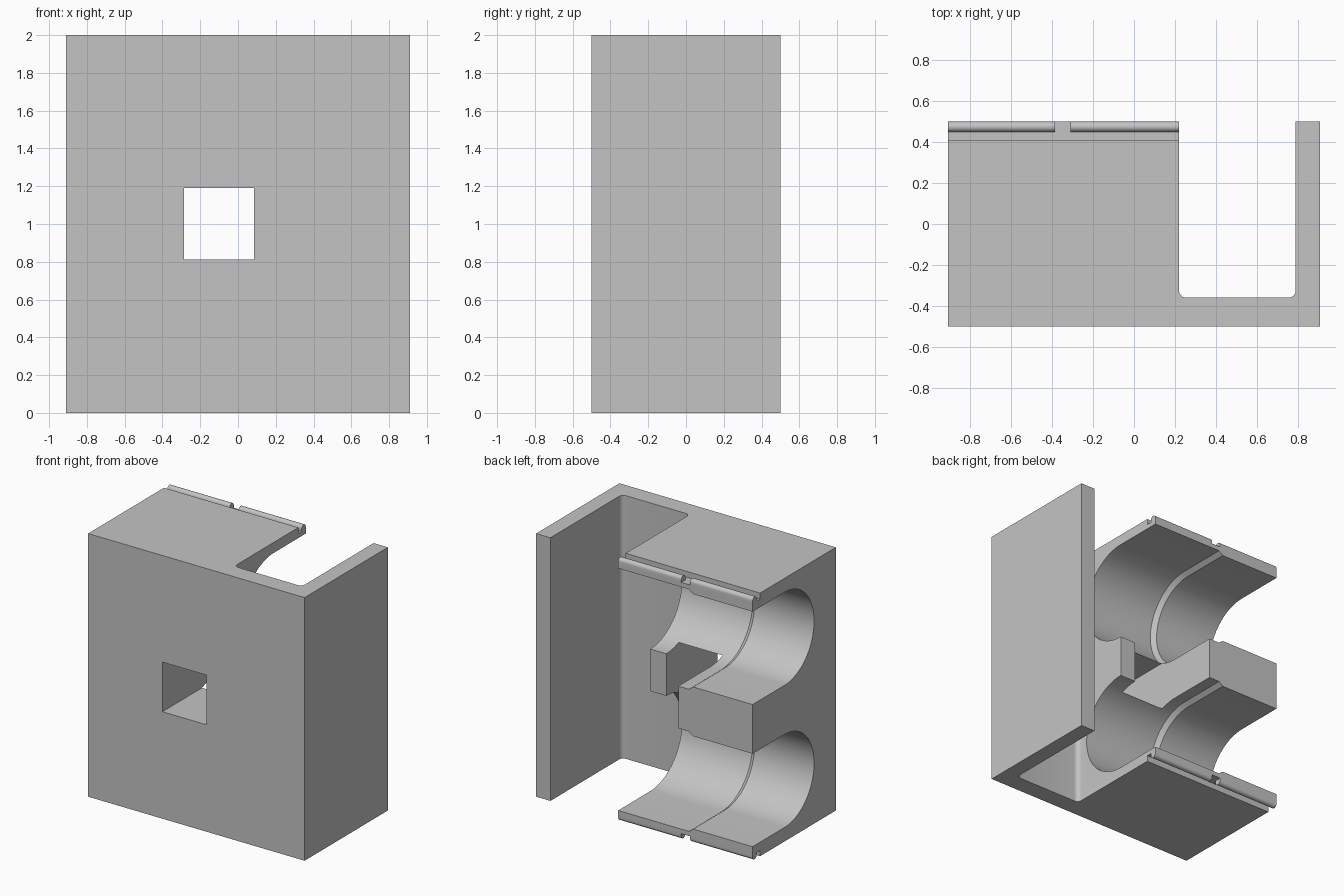
import bpy, bmesh, math

if "Cube" in bpy.data.objects:
    bpy.data.objects.remove(bpy.data.objects["Cube"], do_unlink=True)

grey = bpy.data.materials.new("plain grey")
grey.use_nodes = True
grey.diffuse_color = (0.55, 0.55, 0.55, 1)
grey.node_tree.nodes["Principled BSDF"].inputs["Base Color"].default_value = (0.55, 0.55, 0.55, 1)


def loft(name, rings):
    """Solid skinned through matching closed rings of points."""
    bm = bmesh.new()
    loops = [[bm.verts.new(p) for p in ring] for ring in rings]
    n = len(loops[0])
    for a, b in zip(loops, loops[1:]):
        for i in range(n):
            j = (i + 1) % n
            bm.faces.new((a[i], a[j], b[j], b[i]))
    bm.faces.new(loops[0])
    bm.faces.new(loops[-1])
    bmesh.ops.recalc_face_normals(bm, faces=bm.faces[:])
    mesh = bpy.data.meshes.new(name)
    bm.to_mesh(mesh)
    bm.free()
    mesh.materials.append(grey)
    ob = bpy.data.objects.new(name, mesh)
    bpy.context.collection.objects.link(ob)
    return ob


def box(name, x, y, z):
    return loft(name, [[(x[i], y[j], h) for i, j in ((0, 0), (1, 0), (1, 1), (0, 1))] for h in z])


def arc(cu, cv, r, start, end, steps):
    """Points on a circular arc, angles in degrees."""
    angles = [math.radians(start + (end - start) * i / steps) for i in range(steps + 1)]
    return [(cu + r * math.cos(a), cv + r * math.sin(a)) for a in angles]


def smooth(ob):
    bpy.ops.object.select_all(action='DESELECT')
    ob.select_set(True)
    bpy.context.view_layer.objects.active = ob
    bpy.ops.object.shade_smooth_by_angle(angle=math.radians(25))


def cut(ob, cutter):
    mod = ob.modifiers.new("cut", 'BOOLEAN')
    mod.operation = 'DIFFERENCE'
    mod.solver = 'EXACT'
    mod.object = cutter
    cutter.hide_render = True
    bpy.ops.object.select_all(action='DESELECT')
    bpy.context.view_layer.objects.active = ob
    ob.select_set(True)
    bpy.ops.object.modifier_apply(modifier=mod.name)
    bpy.data.objects.remove(cutter, do_unlink=True)


# Main block
housing = box("housing", (-0.91, 0.91), (-0.5, 0.5), (0, 2))

# Open side pocket with rounded inner corners
left, right, floor, r = 0.22, 0.79, -0.36, 0.035
outline = [(left, 0.7)] + arc(left + r, floor + r, r, 180, 270, 6)
outline += arc(right - r, floor + r, r, 270, 360, 6) + [(right, 0.7)]
cut(housing, loft("pocket", [[(x, y, z) for x, y in outline] for z in (-0.2, 2.2)]))

# Two U-shaped channels, each stepping to a wider bore
small, wide, centre_y = 0.353, 0.38, 0.115
for centre_z in (0.46, 1.54):
    rings = []
    for x, radius in ((-1.1, small), (-0.41, small), (-0.375, wide), (0.3, wide)):
        section = arc(centre_y, centre_z, radius, 90, 270, 40)
        section = [(0.7, centre_z + radius)] + section + [(0.7, centre_z - radius)]
        rings.append([(x, y, z) for y, z in section])
    cut(housing, loft("channel", rings))

# Square window through the front wall and web, and the shortened web end
cut(housing, box("window", (-0.285, 0.085), (-0.7, 0.7), (0.813, 1.19)))
cut(housing, box("web_trim", (0.0, 0.3), (centre_y, 0.7), (0.7, 1.3)))

# Stepped lips along the back edges, with rounded split beads
for side, sign in (("lower", -1), ("upper", 1)):
    cut(housing, box("rebate", (-1.1, 0.3), (0.41, 0.7), sorted((1 + sign * 0.955, 1 + sign * 1.2))))
    profile = [(0.5, 0.955)] + arc(0.475, 0.973, 0.025, 0, 180, 12) + [(0.45, 0.955)]
    for part, span in (("outer", (-0.91, -0.385)), ("inner", (-0.31, 0.22))):
        bead = loft(f"{side}_{part}_bead", [[(x, y, 1 + sign * h) for y, h in profile] for x in span])
        smooth(bead)

smooth(housing)
